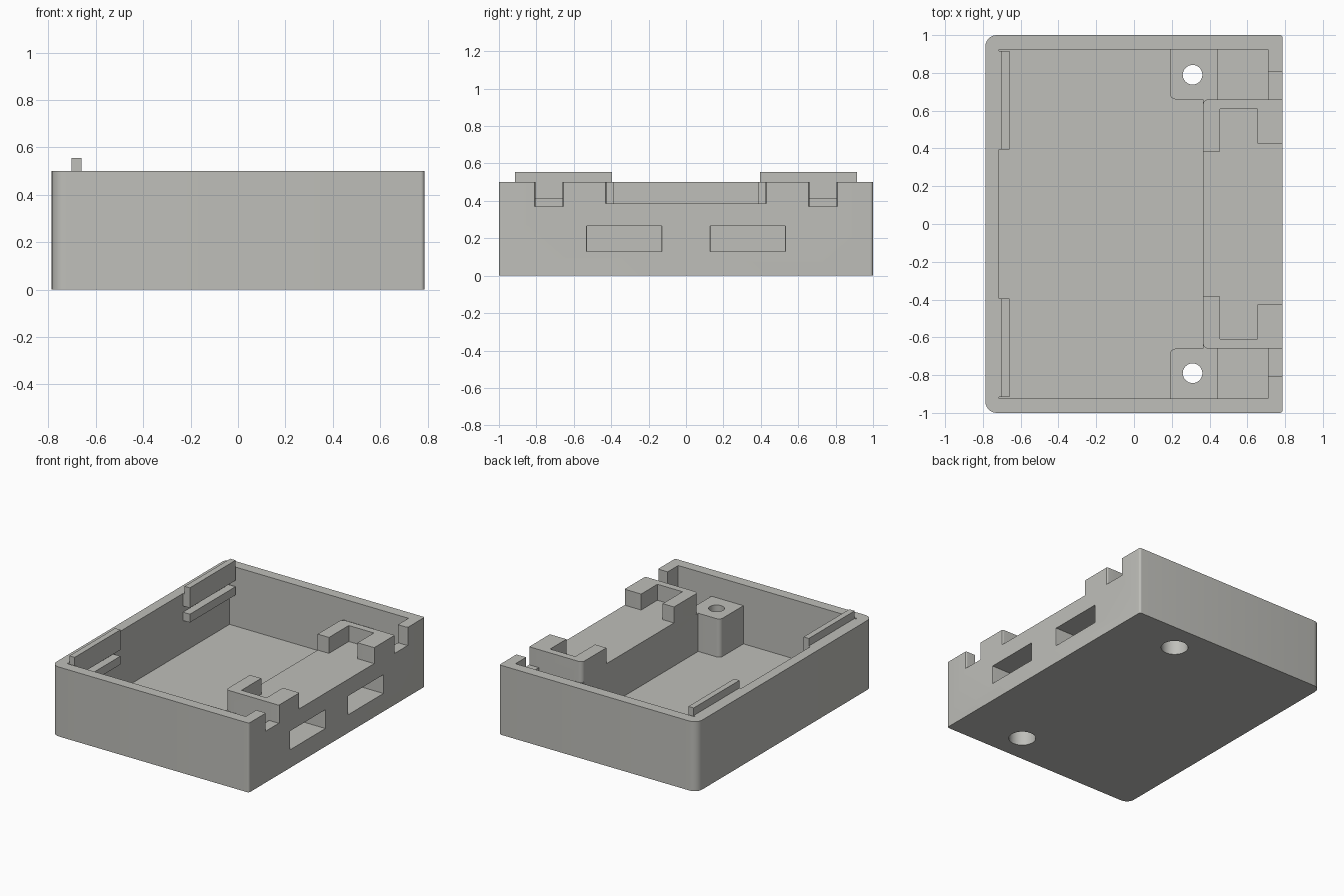
import bpy, bmesh, math
from mathutils import Vector

if "Cube" in bpy.data.objects:
    bpy.data.objects.remove(bpy.data.objects["Cube"])

grey = bpy.data.materials.new("light_grey")
grey.diffuse_color = (0.52, 0.52, 0.49, 1)
grey.use_nodes = True
grey.node_tree.nodes["Principled BSDF"].inputs["Base Color"].default_value = grey.diffuse_color


def outline(pts, seg=6):
    """Closed 2D outline; points given as (x, y) or (x, y, corner radius)."""
    out = []
    for i, p in enumerate(pts):
        c = Vector(p[:2])
        if len(p) < 3:
            out.append(c)
            continue
        a = (Vector(pts[i - 1][:2]) - c).normalized()
        b = (Vector(pts[(i + 1) % len(pts)][:2]) - c).normalized()
        r = p[2]
        for k in range(seg + 1):
            t = k / seg * math.pi / 2
            out.append(c + a * r * (1 - math.sin(t)) + b * r * (1 - math.cos(t)))
    return out


def prism(name, pts, lo, hi, along_y=False):
    """Extrude an outline along z, or an x-z outline along y."""
    bm = bmesh.new()
    flat = outline(pts)
    place = (lambda p, w: (p.x, w, p.y)) if along_y else (lambda p, w: (p.x, p.y, w))
    bot = [bm.verts.new(place(p, lo)) for p in flat]
    top = [bm.verts.new(place(p, hi)) for p in flat]
    n = len(flat)
    bm.faces.new(bot[::-1])
    bm.faces.new(top)
    for i in range(n):
        j = (i + 1) % n
        bm.faces.new((bot[i], bot[j], top[j], top[i]))
    bmesh.ops.recalc_face_normals(bm, faces=bm.faces)
    me = bpy.data.meshes.new(name)
    bm.to_mesh(me)
    bm.free()
    ob = bpy.data.objects.new(name, me)
    me.materials.append(grey)
    bpy.context.collection.objects.link(ob)
    return ob


def rect(x0, x1, y0, y1):
    return [(x0, y0), (x1, y0), (x1, y1), (x0, y1)]


def both(half):
    """Complete an outline whose given half runs through y > 0."""
    return half + [(p[0], -p[1], *p[2:]) for p in reversed(half)]


def flip(pts, s):
    return [(p[0], p[1] * s, *p[2:]) for p in pts]


def circle(x, y, r, n=32):
    return [(x + r * math.cos(2 * math.pi * i / n), y + r * math.sin(2 * math.pi * i / n))
            for i in range(n)]


def cut(target, pts, lo, hi):
    c = prism("cutter", pts, lo, hi)
    c.hide_render = True
    m = target.modifiers.new("cut", 'BOOLEAN')
    m.operation = 'DIFFERENCE'
    m.solver = 'EXACT'
    m.object = c
    bpy.context.view_layer.objects.active = target
    bpy.ops.object.modifier_apply(modifier=m.name)
    bpy.data.objects.remove(c)


def opening(x_in, y0, y1, r):
    """Opening through the right wall with rounded outer side edges."""
    e = r + 0.001
    return [(x_in, y0), (0.79, y0, r), (0.79, y0 - e), (0.85, y0 - e),
            (0.85, y1 + e), (0.79, y1 + e), (0.79, y1, r), (x_in, y1)]


# Outer case, large corner radius on the left side
case = prism("case_body", both([(0.787, 1, 0.015), (-0.787, 1, 0.06)]), 0, 0.5)

# Upper cavity, leaving the connector block standing
cut(case, both([(0.365, 0.66, 0.03), (0.71, 0.66), (0.71, 0.925), (-0.715, 0.925)]), 0.35, 0.6)
# Lower cavity, leaving the screw posts standing
cut(case, both([(0.365, 0.66), (0.19, 0.66, 0.03), (0.19, 0.925), (-0.715, 0.925)]), 0.075, 0.4)

# Recess in the top of the block, leaving two C-shaped clips
cut(case, both([(0.3, 0.385), (0.455, 0.385), (0.455, 0.61), (0.655, 0.61),
                (0.655, 0.425), (0.79, 0.425, 0.015), (0.79, 0.441), (0.85, 0.441)]), 0.385, 0.6)

for s in (1, -1):
    # Pocket behind each post
    cut(case, rect(0.445, 0.71, s * 0.66, s * 0.925), 0.075, 0.4)
    # Notch in the top edge of the right wall
    cut(case, flip(opening(0.65, 0.66, 0.805, 0.015), s), 0.37, 0.6)
    # Port slot in the right wall
    cut(case, flip(opening(0.42, 0.13, 0.53, 0.01), s), 0.13, 0.265)
    # Screw hole with a counterbore below
    cut(case, circle(0.31, s * 0.79, 0.052), -0.1, 0.6)
    cut(case, circle(0.31, s * 0.79, 0.09), -0.1, 0.25)

    # Lid tab and the rib under it on the left wall
    lo, hi = sorted((s * 0.395, s * 0.915))
    prism("lid_tab", [(-0.715, 0.41), (-0.66, 0.41), (-0.66, 0.555), (-0.702, 0.555),
                      (-0.702, 0.5), (-0.715, 0.5)], lo, hi, True)
    prism("lid_rib", rect(-0.715, -0.66, 0.305, 0.365), lo, hi, True)

# Smooth the rounded corners, keep edges sharp
bpy.ops.object.select_all(action='DESELECT')
case.select_set(True)
bpy.context.view_layer.objects.active = case
bpy.ops.object.shade_smooth_by_angle(angle=math.radians(30))
